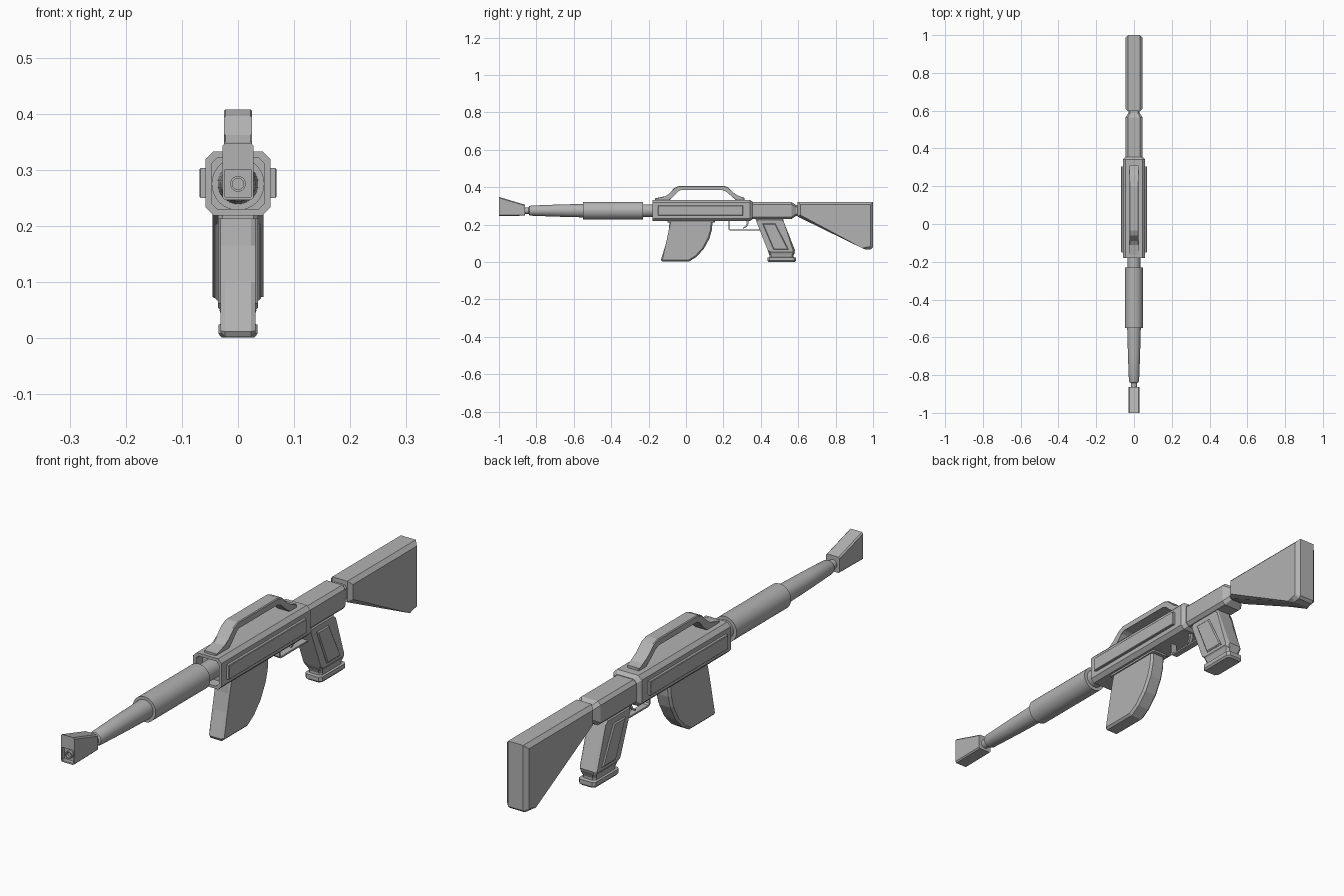
import bpy, bmesh, math

if "Cube" in bpy.data.objects:
    bpy.data.objects.remove(bpy.data.objects["Cube"], do_unlink=True)

GREY = (0.45, 0.45, 0.45, 1.0)
grey = bpy.data.materials.new("plain grey")
grey.use_nodes = True
grey.diffuse_color = GREY
grey.node_tree.nodes["Principled BSDF"].inputs["Base Color"].default_value = GREY


def finish(name, bm, smooth=False):
    """Turn a bmesh into a named, coloured object."""
    bmesh.ops.recalc_face_normals(bm, faces=bm.faces[:])
    mesh = bpy.data.meshes.new(name)
    bm.to_mesh(mesh)
    bm.free()
    mesh.materials.append(grey)
    obj = bpy.data.objects.new(name, mesh)
    bpy.context.collection.objects.link(obj)
    if smooth:
        bpy.ops.object.select_all(action='DESELECT')
        obj.select_set(True)
        bpy.context.view_layer.objects.active = obj
        bpy.ops.object.shade_smooth_by_angle(angle=math.radians(35))
    return obj


def skin(bm, rings):
    """Join rings of equal size with quads and cap both ends."""
    rings = [[bm.verts.new(p) for p in ring] for ring in rings]
    n = len(rings[0])
    for a, b in zip(rings, rings[1:]):
        for i in range(n):
            j = (i + 1) % n
            bm.faces.new((a[i], a[j], b[j], b[i]))
    bm.faces.new(rings[0])
    bm.faces.new(rings[-1])


def prism(name, side, half_width, chamfer=0.0, smooth=False):
    """Extrude a (y, z) side profile across x, chamfering the rim edges."""
    bm = bmesh.new()
    skin(bm, [[(x, y, z) for y, z in side] for x in (-half_width, half_width)])
    if chamfer:
        rim = [e for e in bm.edges if e.verts[0].co.x * e.verts[1].co.x > 0]
        bmesh.ops.bevel(bm, geom=rim, offset=chamfer, segments=1,
                        profile=0.5, affect='EDGES')
    return finish(name, bm, smooth)


def octagon(w, lo, hi, c):
    return [(-w, lo + c), (-w + c, lo), (w - c, lo), (w, lo + c),
            (w, hi - c), (w - c, hi), (-w + c, hi), (-w, hi - c)]


def lengthwise(name, sections):
    """Chamfered box lofted along y; sections are (y, half width, z low, z high, chamfer)."""
    bm = bmesh.new()
    skin(bm, [[(x, y, z) for x, z in octagon(w, lo, hi, c)]
              for y, w, lo, hi, c in sections])
    return finish(name, bm)


def upright(name, sections):
    """Chamfered box lofted along z; sections are (z, half width, y low, y high, chamfer)."""
    bm = bmesh.new()
    skin(bm, [[(x, y, z) for x, y in octagon(w, lo, hi, c)]
              for z, w, lo, hi, c in sections])
    return finish(name, bm)


def lathe(name, profile, sides=32, z=0.275):
    """Round part along y; profile is (y, radius)."""
    bm = bmesh.new()
    turn = [2 * math.pi * i / sides for i in range(sides)]
    skin(bm, [[(r * math.cos(t), y, z + r * math.sin(t)) for t in turn]
              for y, r in profile])
    return finish(name, bm, True)


# Muzzle block with a square recess and a bored tube end
lengthwise("muzzle_block", [
    (-0.985, 0.024, 0.252, 0.300, 0.001), (-1.0, 0.024, 0.252, 0.300, 0.001),
    (-1.0, 0.028, 0.246, 0.348, 0.005), (-0.862, 0.028, 0.248, 0.307, 0.005)])
lathe("muzzle_bore", [(-0.975, 0.010), (-0.995, 0.010), (-0.995, 0.014), (-0.97, 0.014)], 20)

# Barrel: neck, tapered tube, thick sleeve and the stub entering the receiver
lathe("barrel", [(-0.88, 0.017), (-0.842, 0.017), (-0.838, 0.024), (-0.83, 0.027),
                 (-0.70, 0.032), (-0.55, 0.036), (-0.50, 0.036)])
lathe("barrel_sleeve", [(-0.55, 0.034), (-0.55, 0.047), (-0.23, 0.047), (-0.23, 0.034)])
lathe("barrel_stub", [(-0.25, 0.034), (-0.10, 0.034)])

# Receiver with a recessed front opening
lengthwise("receiver", [
    (-0.14, 0.047, 0.229, 0.322, 0.011), (-0.18, 0.047, 0.229, 0.322, 0.011),
    (-0.18, 0.058, 0.219, 0.333, 0.014), (0.342, 0.058, 0.219, 0.333, 0.014),
    (0.356, 0.046, 0.229, 0.322, 0.012)])
for side, label in ((-1, "right"), (1, "left")):
    plate = prism("side_plate_" + label,
                  [(-0.15, 0.25), (0.305, 0.25), (0.305, 0.303), (-0.15, 0.303)],
                  0.008, 0.002)
    plate.location.x = side * 0.0605

# Rear receiver tapering to the neck
lengthwise("rear_receiver", [
    (0.33, 0.045, 0.230, 0.320, 0.012), (0.565, 0.045, 0.230, 0.320, 0.012),
    (0.588, 0.030, 0.247, 0.305, 0.010), (0.61, 0.030, 0.247, 0.305, 0.010)])

# Shoulder stock
prism("stock", [(0.597, 0.321), (0.597, 0.243), (0.945, 0.073), (0.965, 0.066),
                (0.99, 0.069), (1.0, 0.078), (1.0, 0.321)], 0.045, 0.014)

# Carrying handle arched over the receiver
prism("carry_handle", [
    (-0.165, 0.328), (-0.165, 0.341), (-0.11, 0.349), (-0.09, 0.362), (-0.062, 0.396),
    (-0.035, 0.408), (0.20, 0.408), (0.225, 0.400), (0.26, 0.366), (0.285, 0.349),
    (0.312, 0.343), (0.312, 0.328), (0.272, 0.328), (0.245, 0.350), (0.215, 0.380),
    (0.195, 0.387), (-0.03, 0.387), (-0.045, 0.379), (-0.072, 0.346), (-0.092, 0.328)],
    0.025, 0.003)

# Curved magazine and its well
prism("magazine", [
    (-0.087, 0.225), (-0.093, 0.165), (-0.107, 0.10), (-0.134, 0.012), (-0.128, 0.002),
    (0.015, 0.002), (0.055, 0.027), (0.095, 0.070), (0.125, 0.125), (0.138, 0.17),
    (0.143, 0.225)], 0.031, 0.008)
upright("magazine_well", [(0.212, 0.036, -0.10, 0.155, 0.008),
                          (0.225, 0.036, -0.10, 0.155, 0.008)])

# Pistol grip with raised side panels
prism("grip", [(0.370, 0.235), (0.377, 0.215), (0.437, 0.062), (0.445, 0.045),
               (0.578, 0.045), (0.583, 0.062), (0.523, 0.215), (0.518, 0.235)],
      0.036, 0.010)
prism("grip_panels", [(0.409, 0.205), (0.478, 0.205), (0.548, 0.067), (0.468, 0.067)],
      0.041, 0.004)
upright("grip_foot", [
    (0.050, 0.033, 0.440, 0.582, 0.010), (0.034, 0.028, 0.447, 0.575, 0.009),
    (0.026, 0.028, 0.447, 0.575, 0.009), (0.024, 0.035, 0.436, 0.588, 0.010),
    (0.008, 0.035, 0.436, 0.588, 0.010), (0.001, 0.029, 0.443, 0.581, 0.009)])

# Trigger guard and trigger
prism("trigger_guard", [
    (0.226, 0.225), (0.226, 0.176), (0.234, 0.168), (0.395, 0.168), (0.395, 0.174),
    (0.237, 0.174), (0.232, 0.179), (0.232, 0.225)], 0.012)
prism("trigger", [
    (0.322, 0.225), (0.325, 0.205), (0.318, 0.192), (0.302, 0.182), (0.306, 0.179),
    (0.325, 0.188), (0.334, 0.203), (0.336, 0.225)], 0.006)
